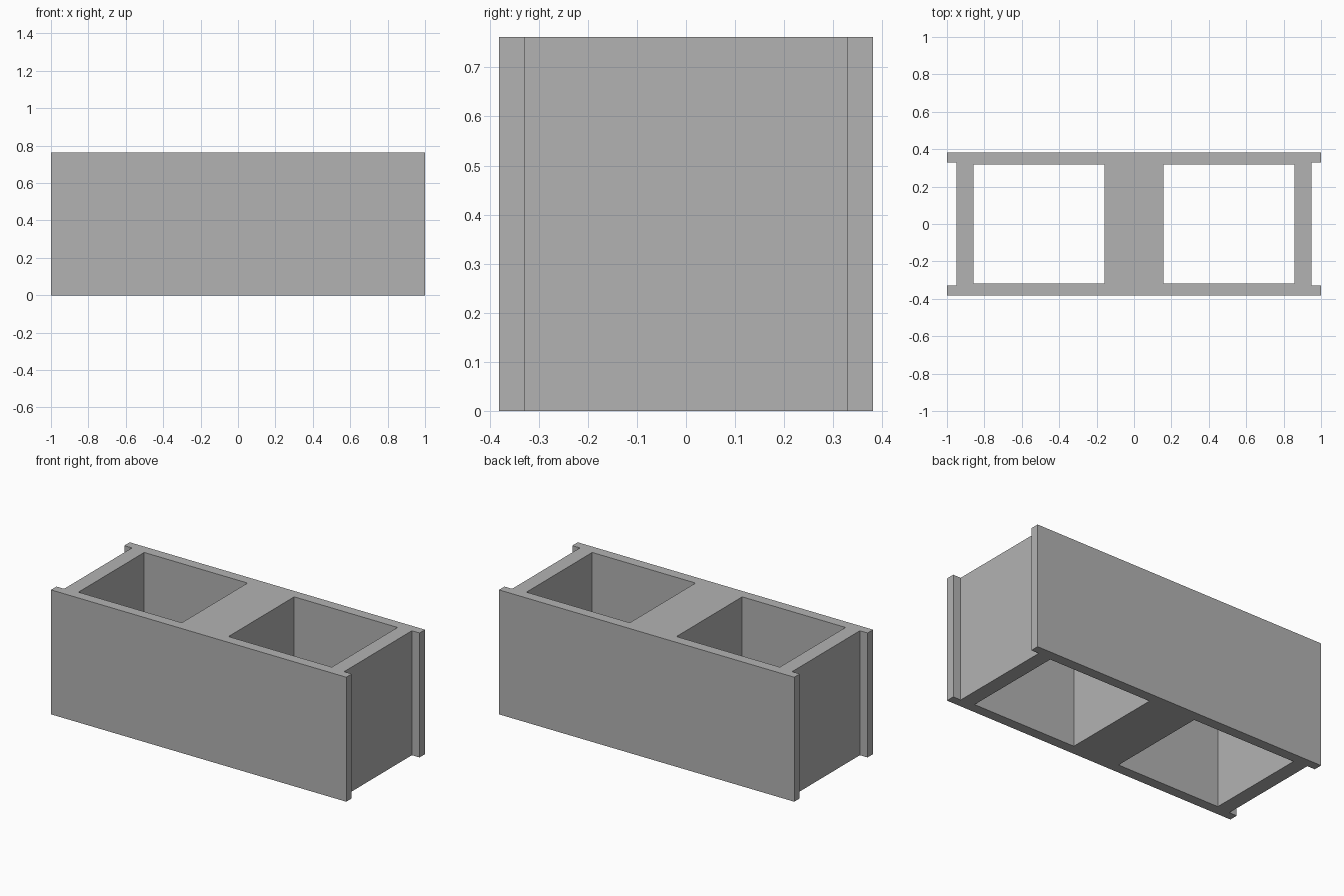
import bpy
import bmesh

cube = bpy.data.objects.get("Cube")
if cube:
    bpy.data.objects.remove(cube, do_unlink=True)

HEIGHT = 0.762
HALF_LEN, HALF_DEPTH = 1.0, 0.381
END_X, LIP_Y = 0.948, 0.328                 # recessed ends between the corner lips
HOLE_IN, HOLE_OUT, HOLE_Y = 0.158, 0.858, 0.318

concrete = bpy.data.materials.new("concrete grey")
concrete.use_nodes = True
grey = (0.45, 0.45, 0.45, 1.0)
concrete.diffuse_color = grey
concrete.node_tree.nodes["Principled BSDF"].inputs["Base Color"].default_value = grey


def add_loop(bm, points):
    """Add a closed outline on the ground plane."""
    verts = [bm.verts.new((x, y, 0)) for x, y in points]
    for a, b in zip(verts, verts[1:] + verts[:1]):
        bm.edges.new((a, b))


bm = bmesh.new()

# Outer outline: a rectangle with a shallow recess in each end
end = [(HALF_LEN, -HALF_DEPTH), (HALF_LEN, -LIP_Y), (END_X, -LIP_Y),
       (END_X, LIP_Y), (HALF_LEN, LIP_Y), (HALF_LEN, HALF_DEPTH)]
add_loop(bm, end + [(-x, -y) for x, y in end])

# Two rectangular cores
for side in (-1, 1):
    add_loop(bm, [(side * HOLE_IN, -HOLE_Y), (side * HOLE_OUT, -HOLE_Y),
                  (side * HOLE_OUT, HOLE_Y), (side * HOLE_IN, HOLE_Y)])

# Fill the section and raise it to full height
bmesh.ops.triangle_fill(bm, edges=bm.edges[:], use_beauty=True, normal=(0, 0, 1))
raised = bmesh.ops.extrude_face_region(bm, geom=bm.faces[:], use_keep_orig=True)
top = [g for g in raised["geom"] if isinstance(g, bmesh.types.BMVert)]
bmesh.ops.translate(bm, verts=top, vec=(0, 0, HEIGHT))
bmesh.ops.recalc_face_normals(bm, faces=bm.faces[:])

mesh = bpy.data.meshes.new("hollow_block")
bm.to_mesh(mesh)
bm.free()
mesh.materials.append(concrete)
block = bpy.data.objects.new("hollow_block", mesh)
bpy.context.collection.objects.link(block)
